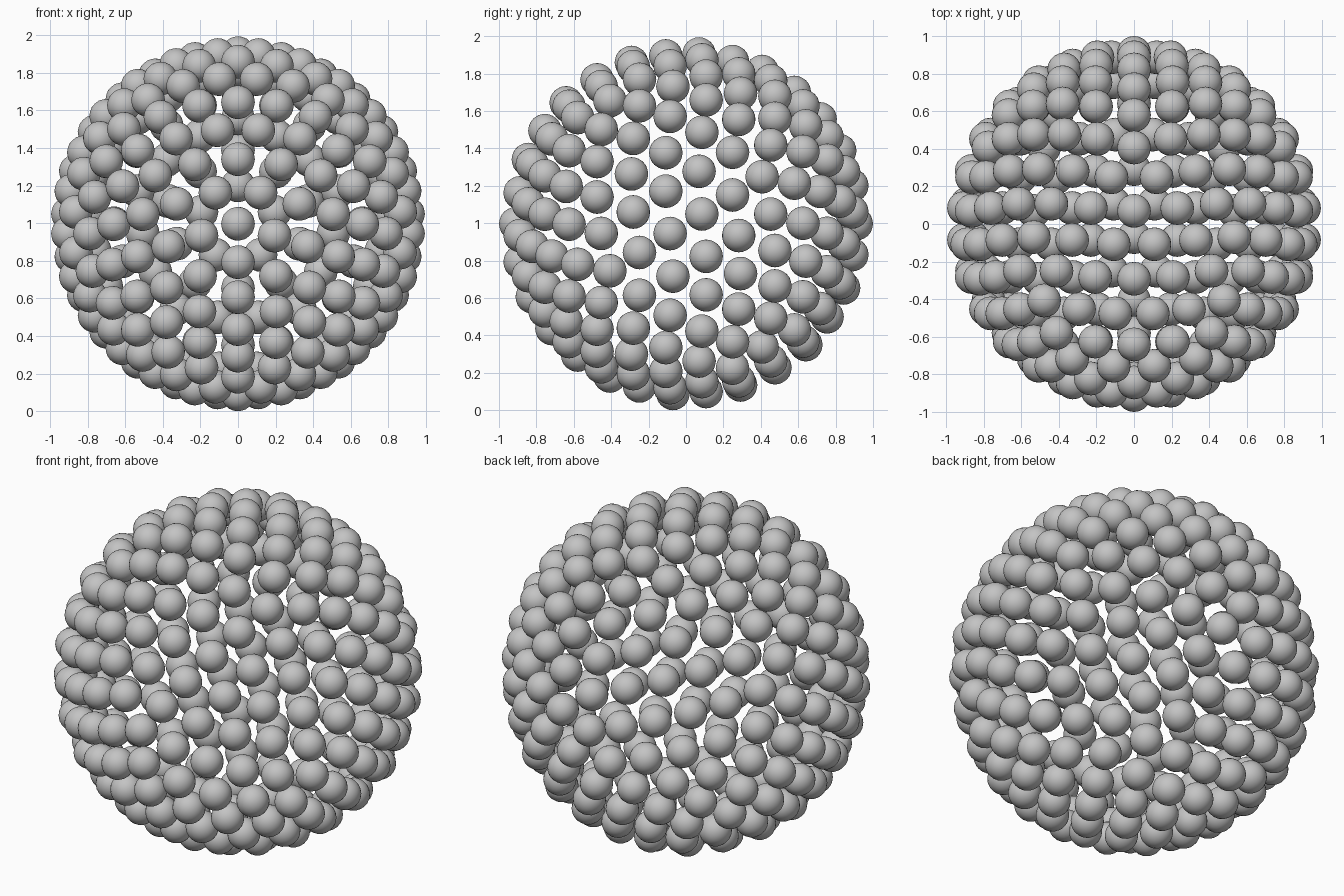
import bpy
import math
from mathutils import Vector
from itertools import combinations

if "Cube" in bpy.data.objects:
    bpy.data.objects.remove(bpy.data.objects["Cube"])

FREQ = 5          # balls per icosahedron edge
SHELL = 0.91      # distance of ball centres from the middle
BALL = 0.09       # ball radius
EVEN = 0.89       # exponent that evens out the spacing on the shell

grey = bpy.data.materials.new("light_grey")
grey.diffuse_color = (0.55, 0.55, 0.55, 1)
grey.use_nodes = True
grey.node_tree.nodes["Principled BSDF"].inputs["Base Color"].default_value = grey.diffuse_color

# Icosahedron corners with a five-fold axis along y
s, c = 1 / math.sqrt(5), 2 / math.sqrt(5)
corners = [Vector((0, -1, 0)), Vector((0, 1, 0))]
for i in range(5):
    a = math.radians(-90 + 72 * i)
    ring = Vector((c * math.cos(a), -s, c * math.sin(a)))
    corners += [ring, -ring]


def near(p, q):
    return 0.4 < p.dot(q) < 0.5


# Subdivide every triangular face and push the points onto the shell
centres = {}
for face in combinations(corners, 3):
    if not all(near(p, q) for p, q in combinations(face, 2)):
        continue
    for i in range(FREQ + 1):
        for j in range(FREQ + 1 - i):
            weights = (i, j, FREQ - i - j)
            p = Vector((0, 0, 0))
            for w, corner in zip(weights, face):
                p += corner * (w / FREQ) ** EVEN
            p = p.normalized() * SHELL
            key = tuple(round(v * 1000 / 5) for v in p)
            centres[key] = p

# Drop near-duplicate points along shared edges
points = []
for p in centres.values():
    if all((p - q).length > 0.05 for q in points):
        points.append(p)
lift = BALL - min(p.z for p in points)

# One smooth ball mesh shared by all the balls
bpy.ops.mesh.primitive_ico_sphere_add(subdivisions=3, radius=BALL)
first = bpy.context.object
bpy.ops.object.shade_smooth()
first.data.materials.append(grey)
first.data.name = "ball"

for n, p in enumerate(points):
    if n == 0:
        ball = first
    else:
        ball = bpy.data.objects.new("ball", first.data)
        bpy.context.collection.objects.link(ball)
    ball.name = f"ball_{n + 1:03d}"
    ball.location = p + Vector((0, 0, lift))
